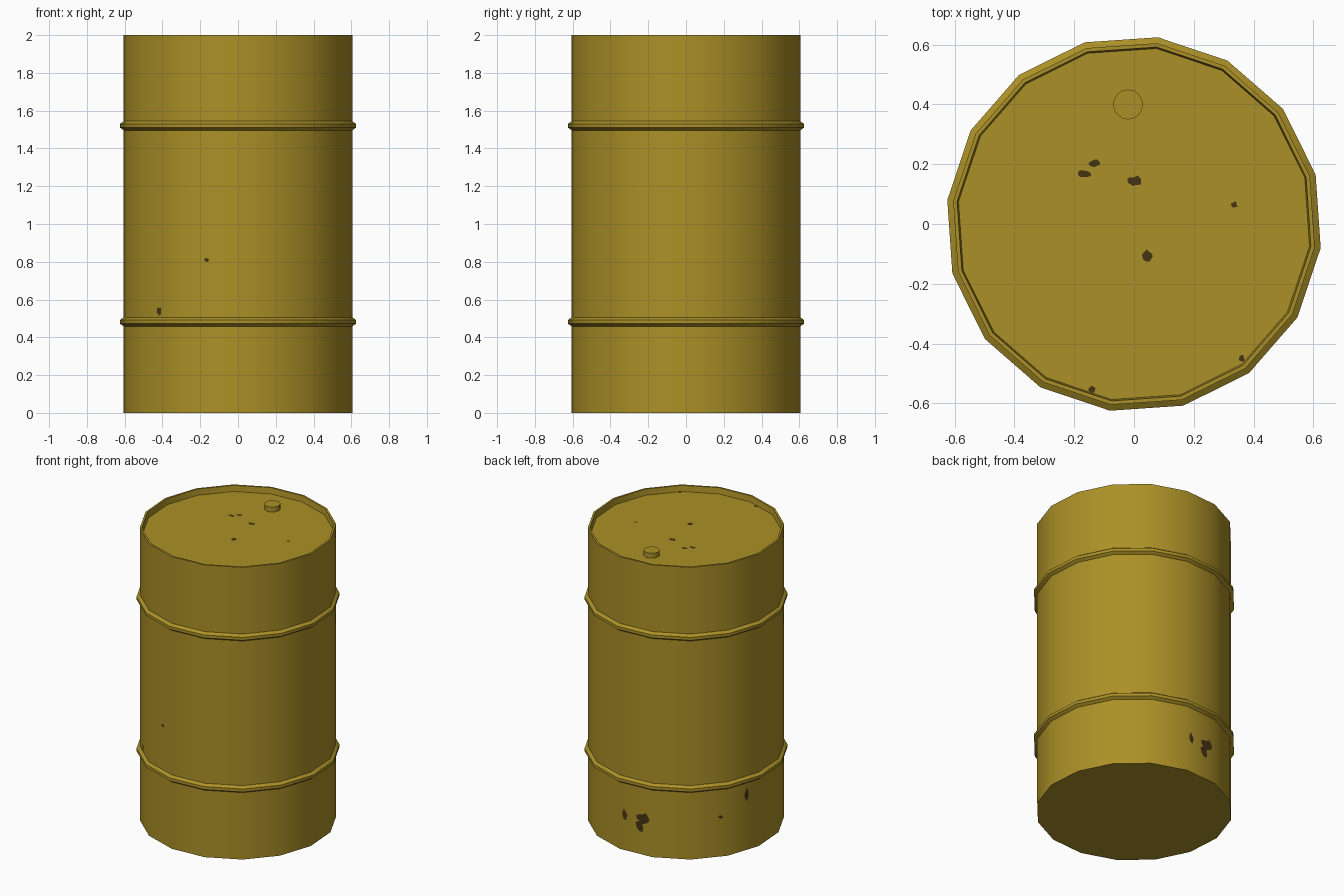
import bpy, bmesh, math, random
from mathutils import Vector

if "Cube" in bpy.data.objects:
    bpy.data.objects.remove(bpy.data.objects["Cube"])

random.seed(4)
SIDES = 16
OFFSET = math.radians(15.2)      # direction of the first corner
R = 0.61                         # corner radius of the body


def material(name, rgb):
    m = bpy.data.materials.new(name)
    m.diffuse_color = (*rgb, 1)
    m.use_nodes = True
    m.node_tree.nodes["Principled BSDF"].inputs["Base Color"].default_value = m.diffuse_color
    return m


paint = material("mustard paint", (0.41, 0.28, 0.02))
rust = material("dark rust", (0.055, 0.033, 0.007))


def finish(name, bm, mat, smooth=True):
    me = bpy.data.meshes.new(name)
    bm.to_mesh(me)
    bm.free()
    ob = bpy.data.objects.new(name, me)
    bpy.context.collection.objects.link(ob)
    me.materials.append(mat)
    if smooth:
        bpy.ops.object.select_all(action='DESELECT')
        ob.select_set(True)
        bpy.context.view_layer.objects.active = ob
        bpy.ops.object.shade_smooth_by_angle(angle=math.radians(30))
    return ob


def lathe(name, profile, sides, centre=(0, 0), offset=0.0):
    """Turn a bottom-to-top (radius, z) profile and cap both ends."""
    bm = bmesh.new()
    rings = []
    for r, z in profile:
        rings.append([bm.verts.new((centre[0] + r * math.cos(offset + 2 * math.pi * i / sides),
                                    centre[1] + r * math.sin(offset + 2 * math.pi * i / sides), z))
                      for i in range(sides)])
    for a, b in zip(rings, rings[1:]):
        for i in range(sides):
            j = (i + 1) % sides
            bm.faces.new((a[i], a[j], b[j], b[i]))
    bm.faces.new(rings[0][::-1])
    bm.faces.new(rings[-1])
    return finish(name, bm, paint)


# Drum body with two rolled ribs and a recessed lid
profile = [(R, 0)]
for zc in (0.482, 1.52):
    profile += [(R, zc - 0.024), (0.63, zc - 0.010), (0.63, zc + 0.010), (R, zc + 0.024)]
profile += [(R, 2.0), (0.597, 2.0), (0.592, 1.96)]
lathe("drum_body", profile, SIDES, offset=OFFSET)

# Filler cap on the lid
lathe("filler_cap", [(0.05, 1.955), (0.05, 1.994)], 16, centre=(-0.02, 0.4))


def rust_patch(name, centre, u, v, w, h):
    """Ragged flat patch lying in the u, v plane."""
    bm = bmesh.new()
    verts = []
    for i in range(11):
        a = 2 * math.pi * i / 11
        k = random.uniform(0.6, 1.1) / 2
        verts.append(bm.verts.new(centre + u * (w * k * math.cos(a)) + v * (h * k * math.sin(a))))
    bm.faces.new(verts)
    finish(name, bm, rust, smooth=False)


# Rust on the lid: x, y, width, height
X, Y, Z = Vector((1, 0, 0)), Vector((0, 1, 0)), Vector((0, 0, 1))
for n, (x, y, w, h) in enumerate([(-0.13, 0.205, 0.045, 0.03), (-0.163, 0.168, 0.05, 0.03),
                                  (0, 0.143, 0.05, 0.04), (0.045, -0.108, 0.035, 0.045),
                                  (0.335, 0.065, 0.025, 0.025), (-0.14, -0.553, 0.03, 0.025),
                                  (0.36, -0.45, 0.025, 0.025)]):
    rust_patch(f"lid_rust_{n}", Vector((x, y, 1.9615)), X, Y, w, h)

# Rust on the side facets: direction in degrees, height, width, height
step = 2 * math.pi / SIDES
for n, (deg, z, w, h) in enumerate([(98.5, 0.25, 0.09, 0.08), (96.5, 0.19, 0.06, 0.11),
                                    (86, 0.24, 0.05, 0.08), (164, 0.38, 0.04, 0.09),
                                    (146, 0.27, 0.035, 0.03), (226, 0.54, 0.035, 0.05),
                                    (254, 0.81, 0.025, 0.025)]):
    a = math.radians(deg)
    mid = OFFSET + (math.floor((a - OFFSET) / step) + 0.5) * step
    d = R * math.cos(step / 2) + 0.0015
    out = Vector((math.cos(mid), math.sin(mid), 0))
    along = Vector((-math.sin(mid), math.cos(mid), 0))
    rust_patch(f"side_rust_{n}", out * d + along * (d * math.tan(a - mid)) + Z * z, along, Z, w, h)
